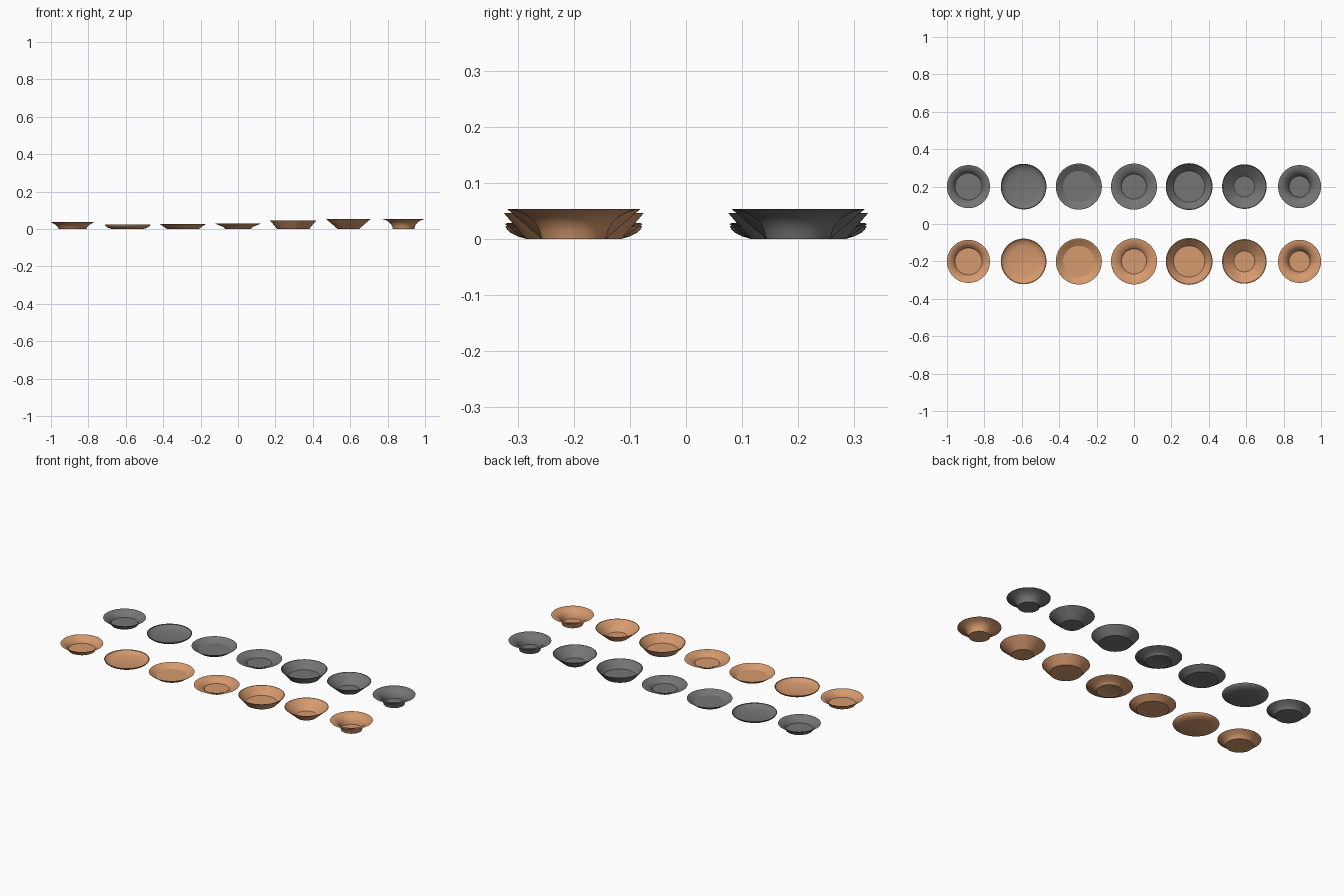
import bpy
import bmesh
from math import cos, sin, tau

cube = bpy.data.objects.get("Cube")
if cube:
    bpy.data.objects.remove(cube, do_unlink=True)

SEGMENTS = 64
WALL = 0.004
SPACING = 0.295
ROW_Y = 0.2


def make_material(name, colour):
    mat = bpy.data.materials.new(name)
    mat.use_nodes = True
    mat.diffuse_color = colour
    bsdf = mat.node_tree.nodes["Principled BSDF"]
    bsdf.inputs["Base Color"].default_value = colour
    bsdf.inputs["Roughness"].default_value = 0.8
    return mat


def make_dish(name, outer, foot_lift, x, y, mat):
    """Revolve a thin-walled dish from its outer profile, foot to rim."""
    rim_r, rim_z = outer[-1]
    base = [outer[0]]
    if foot_lift:
        r = outer[0][0]
        base = [(r - 0.012, foot_lift), (r - 0.008, 0), outer[0]]
    inner = [(r - 0.3 * WALL, z + WALL) for r, z in outer[:-1]]
    profile = base + outer[1:] + [(rim_r - WALL, rim_z)] + inner[::-1]

    bm = bmesh.new()
    rings = []
    for r, z in profile:
        rings.append([bm.verts.new((r * cos(tau * i / SEGMENTS),
                                    r * sin(tau * i / SEGMENTS), z))
                      for i in range(SEGMENTS)])
    for low, high in zip(rings, rings[1:]):
        for i in range(SEGMENTS):
            j = (i + 1) % SEGMENTS
            bm.faces.new((low[i], low[j], high[j], high[i]))
    # underside and inner floor
    bm.faces.new(rings[0][::-1])
    bm.faces.new(rings[-1])
    bmesh.ops.recalc_face_normals(bm, faces=bm.faces)

    mesh = bpy.data.meshes.new(name)
    bm.to_mesh(mesh)
    bm.free()
    mesh.materials.append(mat)
    dish = bpy.data.objects.new(name, mesh)
    dish.location = (x, y, 0)
    bpy.context.collection.objects.link(dish)
    bpy.ops.object.select_all(action="DESELECT")
    dish.select_set(True)
    bpy.context.view_layer.objects.active = dish
    bpy.ops.object.shade_smooth_by_angle(angle=0.5)


# dish shapes: name, outer profile as (radius, height), hollow under the foot
SHAPES = [
    ("small_flared_dish", [(0.073, 0), (0.08, 0.012), (0.092, 0.023), (0.115, 0.037)], 0),
    ("rounded_plate", [(0.083, 0), (0.1, 0.005), (0.112, 0.011), (0.119, 0.017), (0.122, 0.023)], 0),
    ("shallow_plate", [(0.085, 0), (0.123, 0.027)], 0),
    ("rimmed_plate", [(0.068, 0), (0.073, 0.006), (0.082, 0.013), (0.1, 0.02), (0.123, 0.029)], 0.002),
    ("straight_sided_dish", [(0.085, 0), (0.125, 0.047)], 0),
    ("conical_bowl", [(0.057, 0), (0.119, 0.054)], 0),
    ("flared_bowl", [(0.057, 0), (0.061, 0.015), (0.068, 0.028), (0.078, 0.038),
                     (0.093, 0.047), (0.115, 0.054)], 0),
]

clay = make_material("orange_clay", (0.672, 0.323, 0.156, 1))
grey = make_material("grey_clay", (0.178, 0.178, 0.178, 1))

# one row of each ware, orange in front and grey behind
for row, y, mat in (("orange", -ROW_Y, clay), ("grey", ROW_Y, grey)):
    for i, (shape, profile, lift) in enumerate(SHAPES):
        make_dish(f"{row}_{shape}", profile, lift, (i - 3) * SPACING, y, mat)
